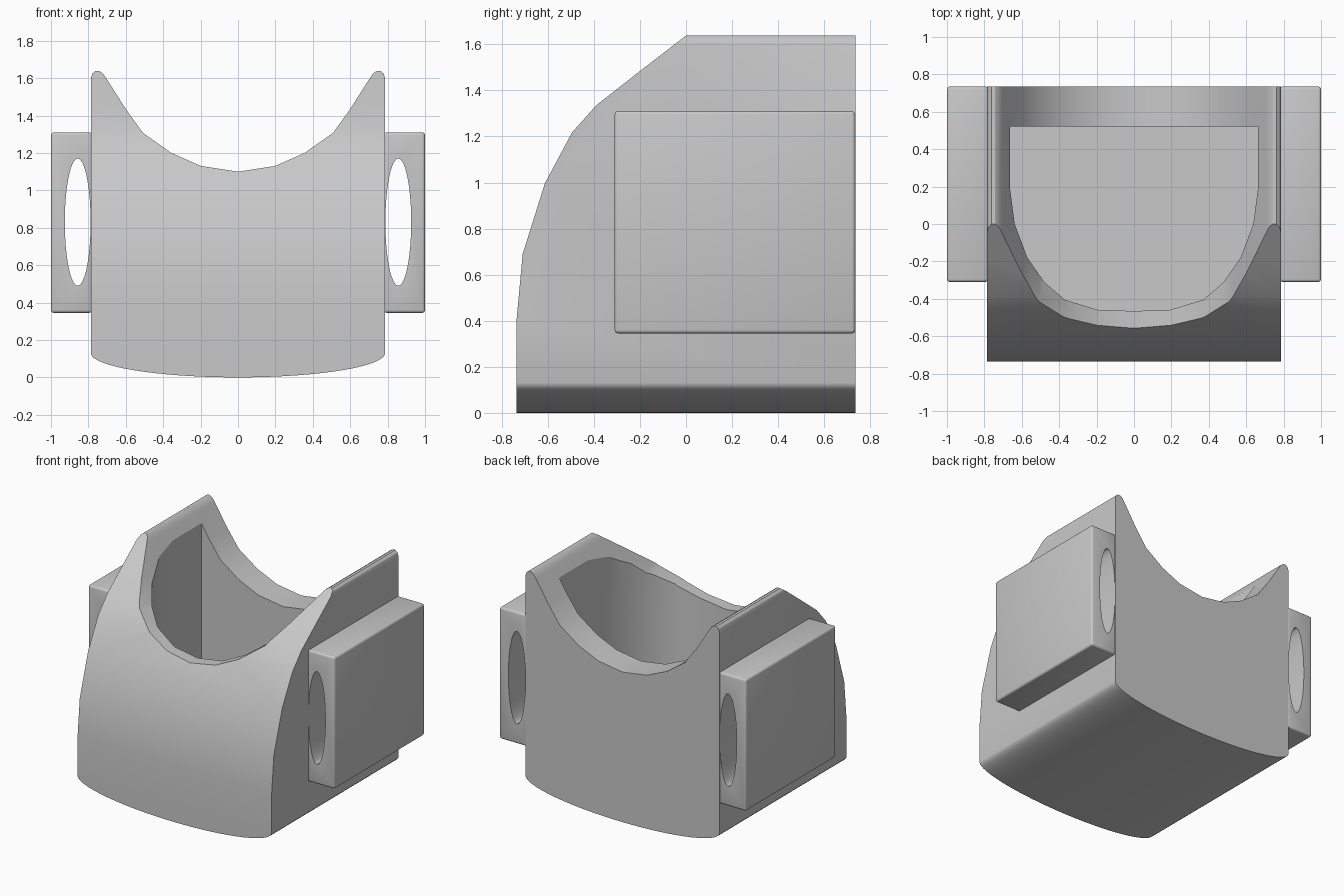
import bpy, bmesh, math
from mathutils import Vector

default = bpy.data.objects.get("Cube")
if default:
    bpy.data.objects.remove(default, do_unlink=True)

grey = bpy.data.materials.new("light grey plastic")
grey.use_nodes = True
COLOUR = (0.58, 0.58, 0.58, 1)
grey.diffuse_color = COLOUR
grey.node_tree.nodes["Principled BSDF"].inputs["Base Color"].default_value = COLOUR


def prism(name, outline, place, start, end):
    """Extrude a 2D outline; place(u, v, t) maps it into space."""
    bm = bmesh.new()
    low = [bm.verts.new(place(u, v, start)) for u, v in outline]
    high = [bm.verts.new(place(u, v, end)) for u, v in outline]
    bm.faces.new(low)
    bm.faces.new(high)
    n = len(outline)
    for i in range(n):
        j = (i + 1) % n
        bm.faces.new((low[i], low[j], high[j], high[i]))
    bmesh.ops.recalc_face_normals(bm, faces=bm.faces)
    mesh = bpy.data.meshes.new(name)
    bm.to_mesh(mesh)
    bm.free()
    mesh.materials.append(grey)
    obj = bpy.data.objects.new(name, mesh)
    bpy.context.collection.objects.link(obj)
    return obj


def along_x(u, v, t):
    return Vector((t, u, v))


def along_y(u, v, t):
    return Vector((u, t, v))


def along_z(u, v, t):
    return Vector((u, v, t))


def combine(obj, other, operation):
    """Apply a boolean and discard the helper."""
    other.hide_render = True
    mod = obj.modifiers.new("cut", 'BOOLEAN')
    mod.operation = operation
    mod.solver = 'EXACT'
    mod.object = other
    bpy.ops.object.select_all(action='DESELECT')
    bpy.context.view_layer.objects.active = obj
    obj.select_set(True)
    bpy.ops.object.modifier_apply(modifier=mod.name)
    bpy.data.objects.remove(other, do_unlink=True)


def smooth(obj):
    bpy.ops.object.select_all(action='DESELECT')
    bpy.context.view_layer.objects.active = obj
    obj.select_set(True)
    bpy.ops.object.shade_smooth_by_angle(angle=math.radians(30))


def mirrored(half):
    """Add the -u half of an outline that runs from u = 0 outwards."""
    return half + [(-u, v) for u, v in reversed(half) if u > 0]


# Body: bowed bottom, straight sides, pointed rims and a scooped top
HALF, CORNER = 0.787, 0.13
bottom = []
for i in range(17):
    a = math.pi / 2 * i / 16
    bottom.append((HALF * math.sin(a), CORNER * (1 - math.cos(a))))
rim_tip = [(0.787, 1.60), (0.778, 1.625), (0.762, 1.638), (0.742, 1.638), (0.722, 1.625)]
scoop = [(0.705, 1.60), (0.6, 1.435), (0.508, 1.307), (0.356, 1.2), (0.198, 1.13), (0, 1.1)]
body = prism("body", mirrored(bottom + rim_tip + scoop), along_y, -0.9, 0.735)

# Side profile with the sloping curved front
side = [(0.735, -0.1), (0.735, 1.7), (0, 1.7), (0, 1.638), (-0.205, 1.48),
        (-0.39, 1.335), (-0.495, 1.217), (-0.613, 0.996), (-0.709, 0.69),
        (-0.735, 0.41), (-0.735, -0.1)]
side[0], side[1] = (0.8, -0.1), (0.8, 1.7)
combine(body, prism("side_profile", side, along_x, -1, 1), 'INTERSECT')

# Deep pocket, square at the back and round at the front
pocket = [(0, 0.522), (0.663, 0.522), (0.663, 0.19), (0.638, 0), (0.57, -0.18),
          (0.48, -0.31), (0.37, -0.405), (0.19, -0.46), (0, -0.465)]
combine(body, prism("pocket_cutter", mirrored(pocket), along_z, 0.2, 2), 'DIFFERENCE')
smooth(body)

# Side blocks with an oval channel running front to back
for sign, name in ((1, "left_block"), (-1, "right_block")):
    x0, x1 = sign * 0.78, sign * 1.0
    outline = [(x0, 0.345), (x1, 0.345), (x1, 1.31), (x0, 1.31)]
    block = prism(name, outline, along_y, -0.31, 0.735)
    bevel = block.modifiers.new("soft edges", 'BEVEL')
    bevel.width = 0.015
    bevel.segments = 3
    bpy.context.view_layer.objects.active = block
    bpy.ops.object.modifier_apply(modifier=bevel.name)
    oval = []
    for i in range(48):
        a = math.tau * i / 48
        oval.append((sign * 0.857 + 0.069 * math.cos(a), 0.83 + 0.34 * math.sin(a)))
    combine(block, prism("channel_cutter", oval, along_y, -1, 1), 'DIFFERENCE')
    smooth(block)
